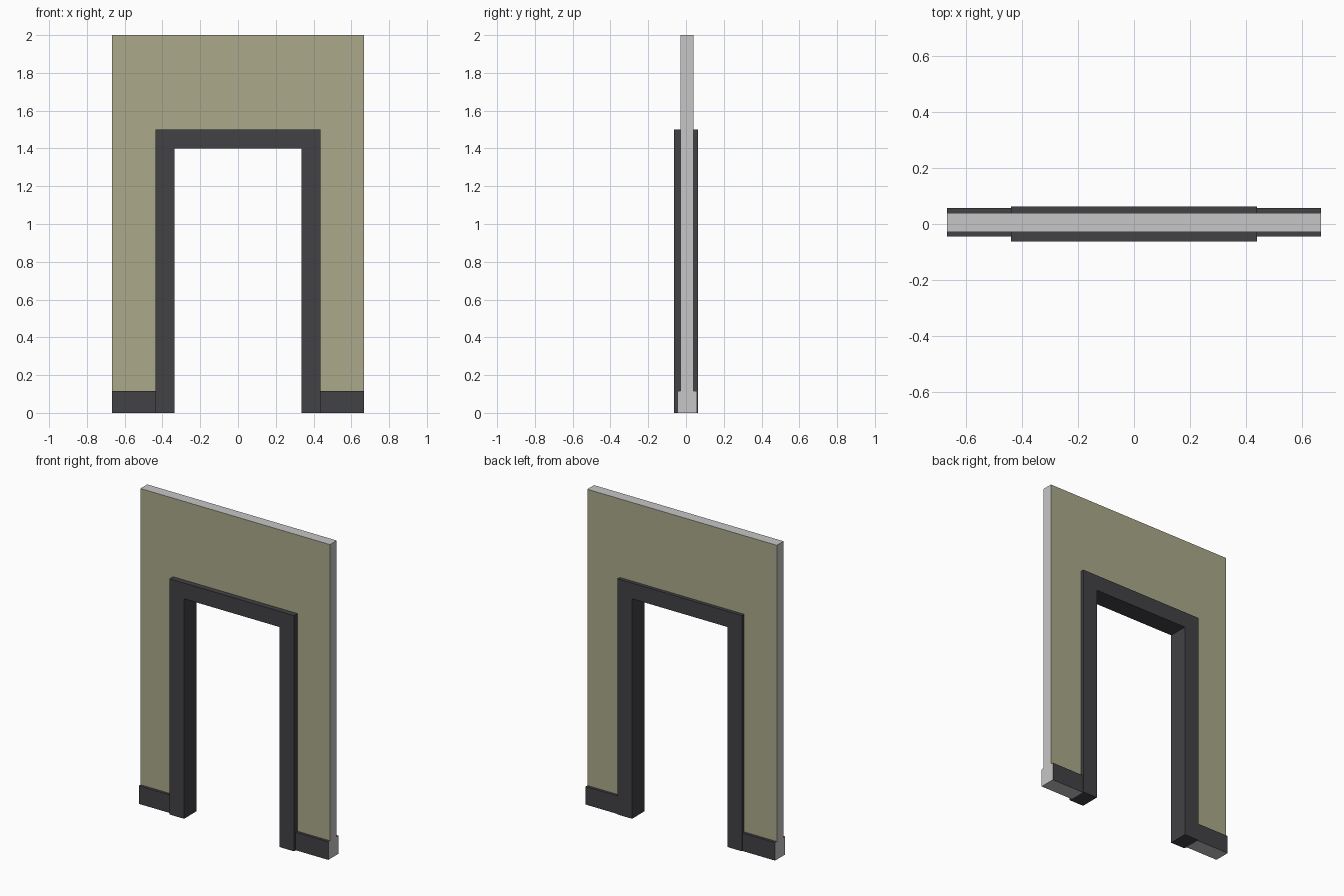
import bpy, bmesh

if "Cube" in bpy.data.objects:
    bpy.data.objects.remove(bpy.data.objects["Cube"])


def material(name, rgb):
    m = bpy.data.materials.new(name)
    m.diffuse_color = (*rgb, 1.0)
    m.use_nodes = True
    m.node_tree.nodes["Principled BSDF"].inputs["Base Color"].default_value = m.diffuse_color
    return m


olive = material("olive_paint", (0.407, 0.402, 0.254))
charcoal = material("charcoal_trim", (0.054, 0.053, 0.060))
grey = material("pale_grey_cut", (0.57, 0.565, 0.575))

HALF_W, HEIGHT = 0.667, 2.0
OUT_X, OUT_Z = 0.438, 1.50      # outer edge of door frame
IN_X, IN_Z = 0.336, 1.40        # clear opening
BASE_H = 0.115


def prism(name, profile, y0, y1, mats, rule=None):
    """Extrude an (x, z) profile from y0 to y1; rule picks a material per face."""
    bm = bmesh.new()
    face = bm.faces.new([bm.verts.new((x, y0, z)) for x, z in profile])
    ext = bmesh.ops.extrude_face_region(bm, geom=[face], use_keep_orig=True)
    verts = [v for v in ext["geom"] if isinstance(v, bmesh.types.BMVert)]
    bmesh.ops.translate(bm, verts=verts, vec=(0, y1 - y0, 0))
    bmesh.ops.recalc_face_normals(bm, faces=bm.faces)
    for f in bm.faces:
        f.material_index = rule(f) if rule else 0
    mesh = bpy.data.meshes.new(name)
    bm.to_mesh(mesh)
    bm.free()
    for m in mats:
        mesh.materials.append(m)
    ob = bpy.data.objects.new(name, mesh)
    bpy.context.collection.objects.link(ob)
    return ob


def arch(w, h, iw, ih, z0):
    """Upside-down U outline."""
    return [(-w, z0), (-w, h), (w, h), (w, z0),
            (iw, z0), (iw, ih), (-iw, ih), (-iw, z0)]


# Wall panel: painted front and back, pale cut edges
prism("wall", arch(HALF_W, HEIGHT, OUT_X, OUT_Z, BASE_H), -0.028, 0.040,
      [olive, grey], lambda f: 0 if abs(f.normal.y) > 0.5 else 1)

# Door frame lining the opening
prism("door_frame", arch(OUT_X, OUT_Z, IN_X, IN_Z, 0.0), -0.0625, 0.0625,
      [charcoal])


# Baseboards: dark trim with pale cut outer ends and undersides
def base_rule(f):
    return 1 if abs(f.normal.x) > 0.5 or f.normal.z < -0.5 else 0


for side, s in (("left", -1), ("right", 1)):
    prism(f"baseboard_{side}",
          [(s * OUT_X, 0), (s * HALF_W, 0), (s * HALF_W, BASE_H), (s * OUT_X, BASE_H)],
          -0.045, 0.057, [charcoal, grey], base_rule)
